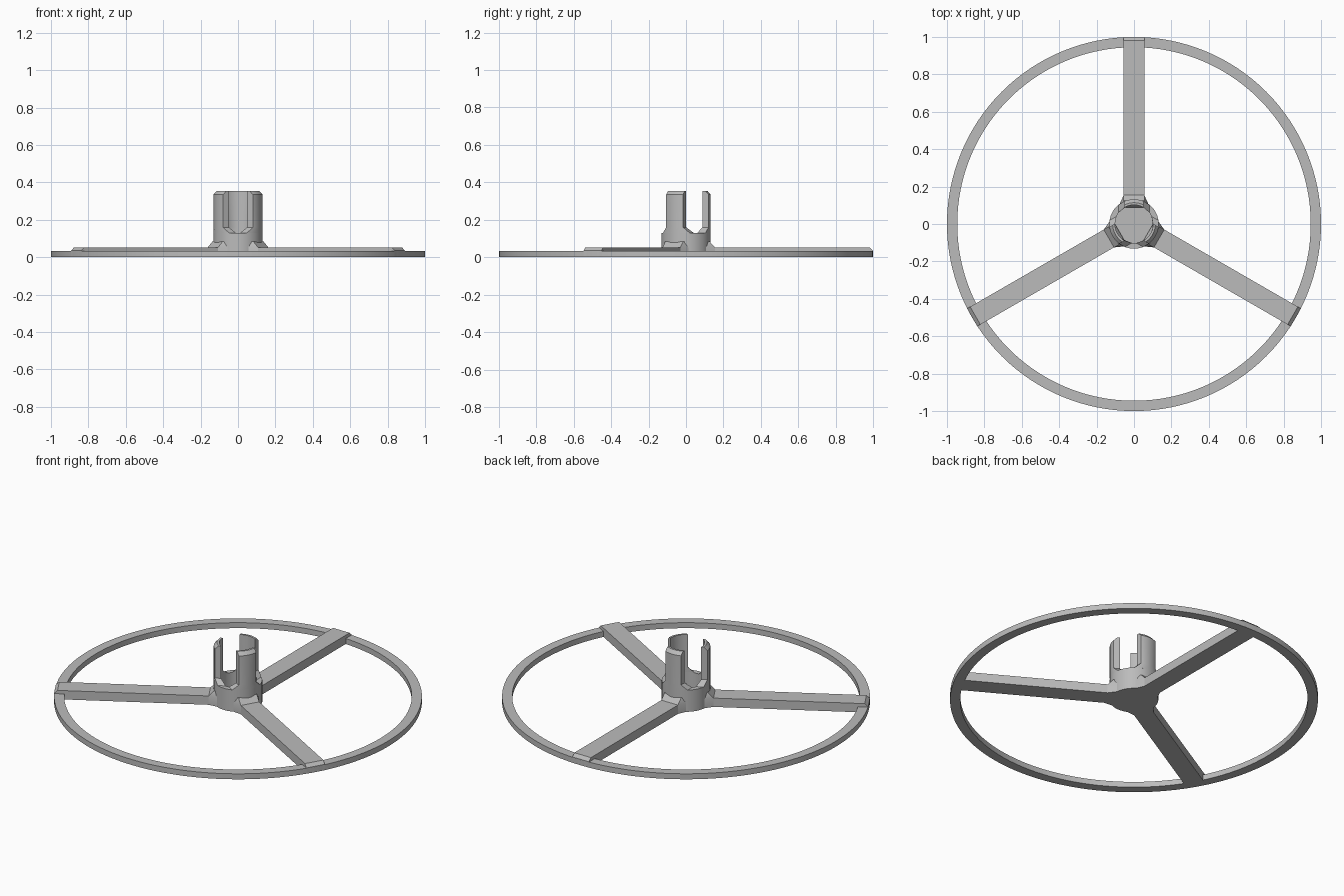
import bpy, bmesh, math
from mathutils import Matrix

if "Cube" in bpy.data.objects:
    bpy.data.objects.remove(bpy.data.objects["Cube"], do_unlink=True)

# Single plain grey material
grey = bpy.data.materials.new("plain grey")
grey.use_nodes = True
grey.diffuse_color = (0.5, 0.5, 0.5, 1)
grey.node_tree.nodes["Principled BSDF"].inputs["Base Color"].default_value = (0.5, 0.5, 0.5, 1)

HUB_R, CUP_R, FLOOR = 0.132, 0.102, 0.03
SPOKE_W, SPOKE_Z, RING_Z = 0.055, 0.053, 0.033


def finish(bm, name):
    bmesh.ops.recalc_face_normals(bm, faces=bm.faces)
    mesh = bpy.data.meshes.new(name)
    bm.to_mesh(mesh)
    bm.free()
    mesh.materials.append(grey)
    obj = bpy.data.objects.new(name, mesh)
    bpy.context.collection.objects.link(obj)
    bpy.ops.object.select_all(action='DESELECT')
    obj.select_set(True)
    bpy.context.view_layer.objects.active = obj
    bpy.ops.object.shade_smooth_by_angle(angle=math.radians(25))
    return obj


def lathe(name, profile, steps, closed):
    """Spin an (r, z) profile about the z axis."""
    bm = bmesh.new()
    verts = [bm.verts.new((r, 0, z)) for r, z in profile]
    pairs = list(zip(verts, verts[1:]))
    if closed:
        pairs.append((verts[-1], verts[0]))
    edges = [bm.edges.new(p) for p in pairs]
    bmesh.ops.spin(bm, geom=verts + edges, axis=(0, 0, 1), cent=(0, 0, 0),
                   angle=math.tau, steps=steps, use_merge=True)
    bmesh.ops.remove_doubles(bm, verts=bm.verts, dist=0.0001)
    return finish(bm, name)


def loft(name, sections, angle):
    """Join stacked plan outlines (points along +x) and turn them about z."""
    bm = bmesh.new()
    rings = [[bm.verts.new((x, y, z)) for x, y in pts] for z, pts in sections]
    for low, high in zip(rings, rings[1:]):
        n = len(low)
        for i in range(n):
            j = (i + 1) % n
            bm.faces.new((low[i], low[j], high[j], high[i]))
    bm.faces.new(rings[0])
    bm.faces.new(rings[-1])
    bmesh.ops.rotate(bm, verts=bm.verts, matrix=Matrix.Rotation(angle, 3, 'Z'))
    return finish(bm, name)


def prong_plan(half, outer, steps=12):
    """Straight-sided slice of the hub wall."""
    pts = []
    for radius, sign in ((outer, 1), (CUP_R, -1)):
        a = math.asin(half / radius)
        for i in range(steps + 1):
            t = sign * a * (2 * i / steps - 1)
            pts.append((radius * math.cos(t), radius * math.sin(t)))
    return pts


def wedge(x0, w0, x1, w1):
    return [(x0, -w0), (x1, -w1), (x1, w1), (x0, w0)]


# Outer rim
lathe("outer_ring", [(0.945, 0), (1, 0), (1, RING_Z), (0.945, RING_Z)], 128, True)

# Hub with its hollow cup
lathe("hub_cup", [(0, 0), (HUB_R, 0), (HUB_R, 0.13), (CUP_R, 0.13),
                  (CUP_R, FLOOR), (0, FLOOR)], 72, False)

for label, degrees in (("back", 90), ("right", 210), ("left", 330)):
    angle = math.radians(degrees)
    # Spoke with a sloped outer end
    loft(label + "_spoke", [
        (0, wedge(0.108, SPOKE_W, 0.999, SPOKE_W)),
        (RING_Z + 0.002, wedge(0.108, SPOKE_W, 0.999, SPOKE_W)),
        (SPOKE_Z, wedge(0.108, SPOKE_W, 0.98, SPOKE_W))], angle)
    # Flared gusset where the spoke meets the hub
    loft(label + "_gusset", [
        (0, wedge(0.088, 0.085, 0.155, SPOKE_W)),
        (SPOKE_Z, wedge(0.088, 0.085, 0.155, SPOKE_W)),
        (0.085, wedge(0.104, 0.062, 0.125, SPOKE_W))], angle)
    # Upright prong with flared foot and bevelled tip
    loft(label + "_prong", [
        (0.13, prong_plan(0.082, HUB_R)),
        (0.16, prong_plan(0.052, HUB_R)),
        (0.335, prong_plan(0.052, HUB_R)),
        (0.355, prong_plan(0.052, 0.114))], angle)
